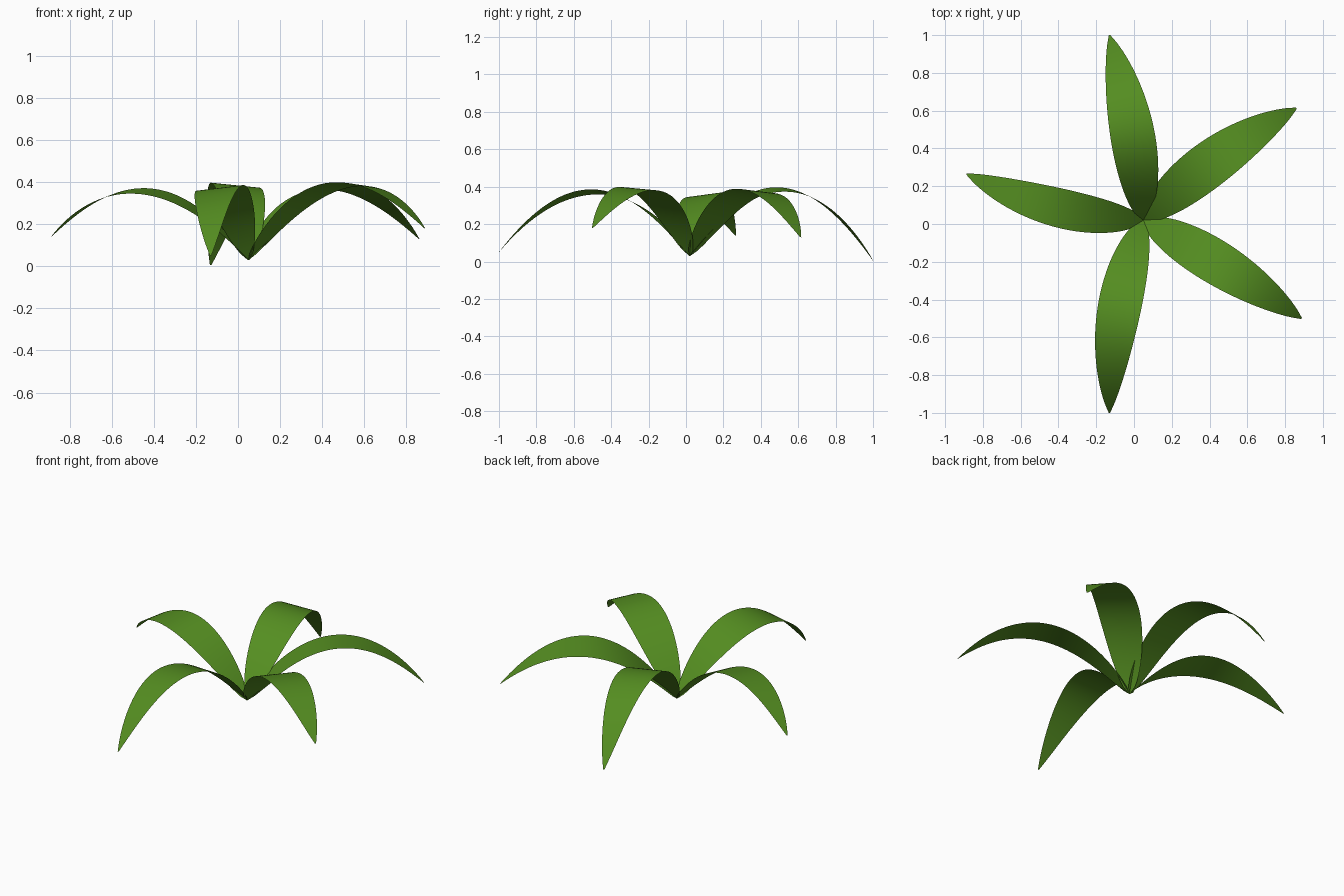
import bpy
from mathutils import Vector

if "Cube" in bpy.data.objects:
    bpy.data.objects.remove(bpy.data.objects["Cube"])

mat = bpy.data.materials.new("leaf_green")
mat.diffuse_color = (0.09, 0.27, 0.015, 1)
mat.use_nodes = True
mat.node_tree.nodes["Principled BSDF"].inputs["Base Color"].default_value = mat.diffuse_color

BASE = Vector((0.05, 0.02, 0.03))
STEPS, ACROSS = 40, 4


def blade_width(t):
    # rounded near the root, tapering to a pointed tip
    return max(t ** 0.6 * (1 - t) ** 0.8 / 0.385, 0.03)


def leaf(name, tip, mid_z, bow, half_width, tilt):
    """Arching leaf along a quadratic curve; bow > 0 bends to the leaf's left,
    tilt is the drop of the left edge per unit of width."""
    tip = Vector(tip)
    chord = tip - BASE
    left = Vector((-chord.y, chord.x, 0)).normalized()
    ctrl = (BASE + tip) / 2 + left * bow * 2
    ctrl.z = 2 * mid_z - (BASE.z + tip.z) / 2
    verts, faces = [], []
    for i in range(STEPS + 1):
        t = i / STEPS
        p = BASE * (1 - t) ** 2 + ctrl * 2 * t * (1 - t) + tip * t * t
        d = (ctrl - BASE) * (1 - t) + (tip - ctrl) * t
        side = Vector((-d.y, d.x, 0)).normalized()
        side.z = -tilt
        for j in range(ACROSS + 1):
            s = 1 - 2 * j / ACROSS
            verts.append(p + side * s * half_width * blade_width(t))
    n = ACROSS + 1
    for i in range(STEPS):
        for j in range(ACROSS):
            a = i * n + j
            faces.append((a, a + 1, a + n + 1, a + n))
    me = bpy.data.meshes.new(name)
    me.from_pydata(verts, [], faces)
    me.polygons.foreach_set("use_smooth", [True] * len(faces))
    me.materials.append(mat)
    ob = bpy.data.objects.new(name, me)
    bpy.context.collection.objects.link(ob)


# five leaves fanning out of one root
leaf("leaf_back", (-0.13, 1.0, 0.005), 0.385, -0.025, 0.118, -0.10)
leaf("leaf_back_right", (0.86, 0.613, 0.13), 0.375, 0.033, 0.122, 0.10)
leaf("leaf_front_right", (0.887, -0.5, 0.18), 0.385, 0.014, 0.117, 0.08)
leaf("leaf_front", (-0.13, -1.0, 0.05), 0.372, -0.045, 0.115, -0.12)
leaf("leaf_left", (-0.887, 0.265, 0.14), 0.355, 0.05, 0.104, 0.13)
